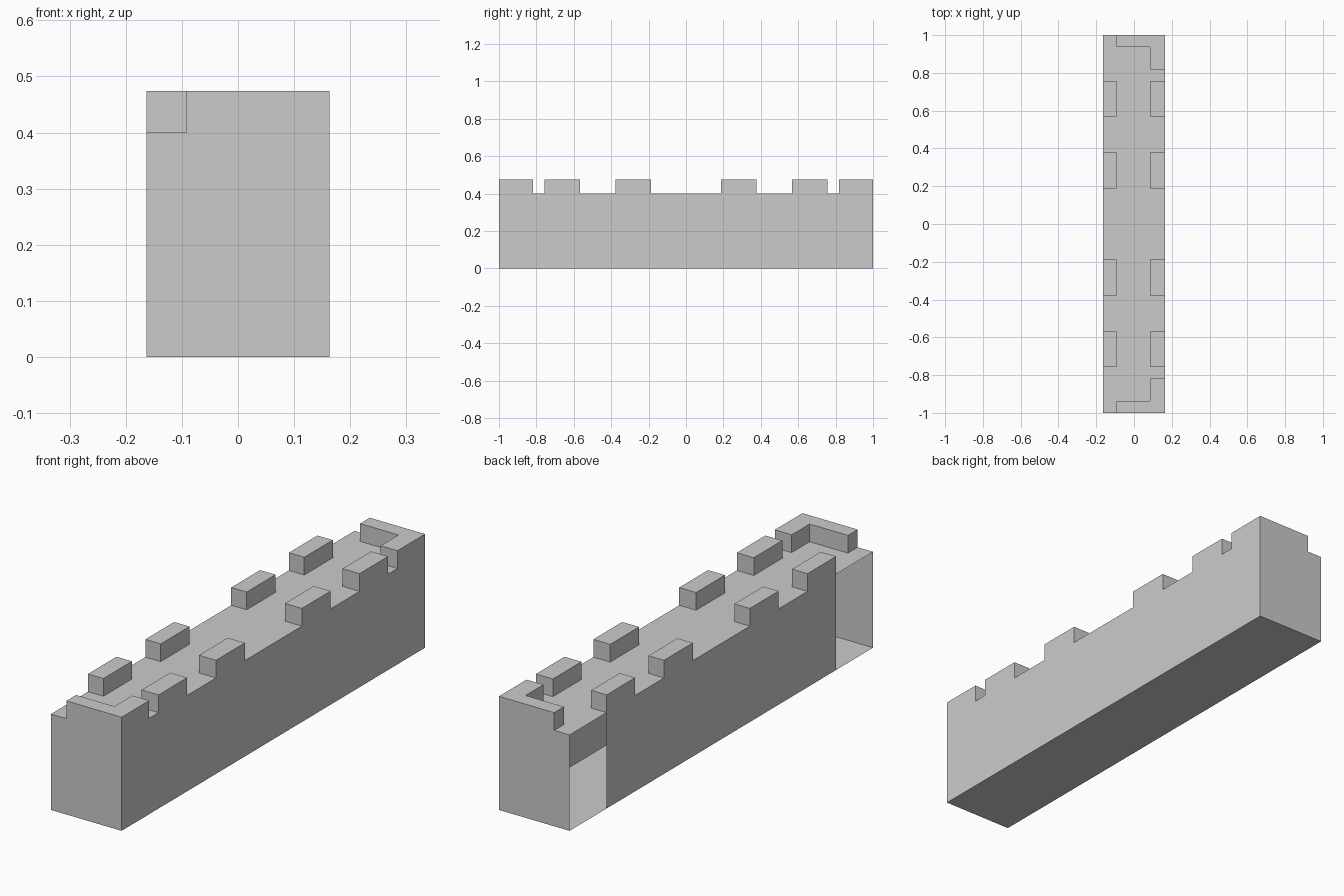
import bpy
import bmesh

if "Cube" in bpy.data.objects:
    bpy.data.objects.remove(bpy.data.objects["Cube"])

W, DECK, TOP = 0.163, 0.40, 0.474
XS = [-W, -0.092, 0.085, W]
HALF = [0.188, 0.378, 0.568, 0.756, 0.818, 0.936, 1.0]
YS = [-y for y in reversed(HALF)] + HALF


def is_merlon(c):
    """True where a deck cell rises into a battlement block."""
    x, y = c.x, abs(c.y)
    side = x < XS[1] or x > XS[2]
    block = 0.188 < y < 0.378 or 0.568 < y < 0.756
    corner = (y > 0.936 and x > XS[1]) or (y > 0.818 and x > XS[2])
    return (side and block) or corner


def extrude(bm, faces, dz):
    out = bmesh.ops.extrude_face_region(bm, geom=faces)["geom"]
    verts = [g for g in out if isinstance(g, bmesh.types.BMVert)]
    bmesh.ops.translate(bm, verts=verts, vec=(0, 0, dz))


bm = bmesh.new()

# Wall body: floor cells extruded up to the deck
grid = [[bm.verts.new((x, y, 0)) for x in XS] for y in YS]
for a, b in zip(grid, grid[1:]):
    for i in range(len(XS) - 1):
        bm.faces.new((a[i], a[i + 1], b[i + 1], b[i]))
extrude(bm, bm.faces[:], DECK)

# Battlement blocks and L-shaped corners
bm.normal_update()
cells = [f for f in bm.faces
         if all(abs(v.co.z - DECK) < 1e-4 for v in f.verts)
         and is_merlon(f.calc_center_median())]
extrude(bm, cells, TOP - DECK)
bmesh.ops.recalc_face_normals(bm, faces=bm.faces[:])

# Open ends of the left wall, where neighbouring walls join
openings = [f for f in bm.faces
            if all(abs(v.co.x + W) < 1e-4 for v in f.verts)
            and abs(f.calc_center_median().y) > 0.756]
bmesh.ops.delete(bm, geom=openings, context='FACES')

# Merge coplanar cells into clean flat faces
bmesh.ops.dissolve_limit(bm, angle_limit=0.01, verts=bm.verts[:], edges=bm.edges[:])

mesh = bpy.data.meshes.new("castle_wall")
bm.to_mesh(mesh)
bm.free()
wall = bpy.data.objects.new("castle_wall", mesh)
bpy.context.collection.objects.link(wall)
